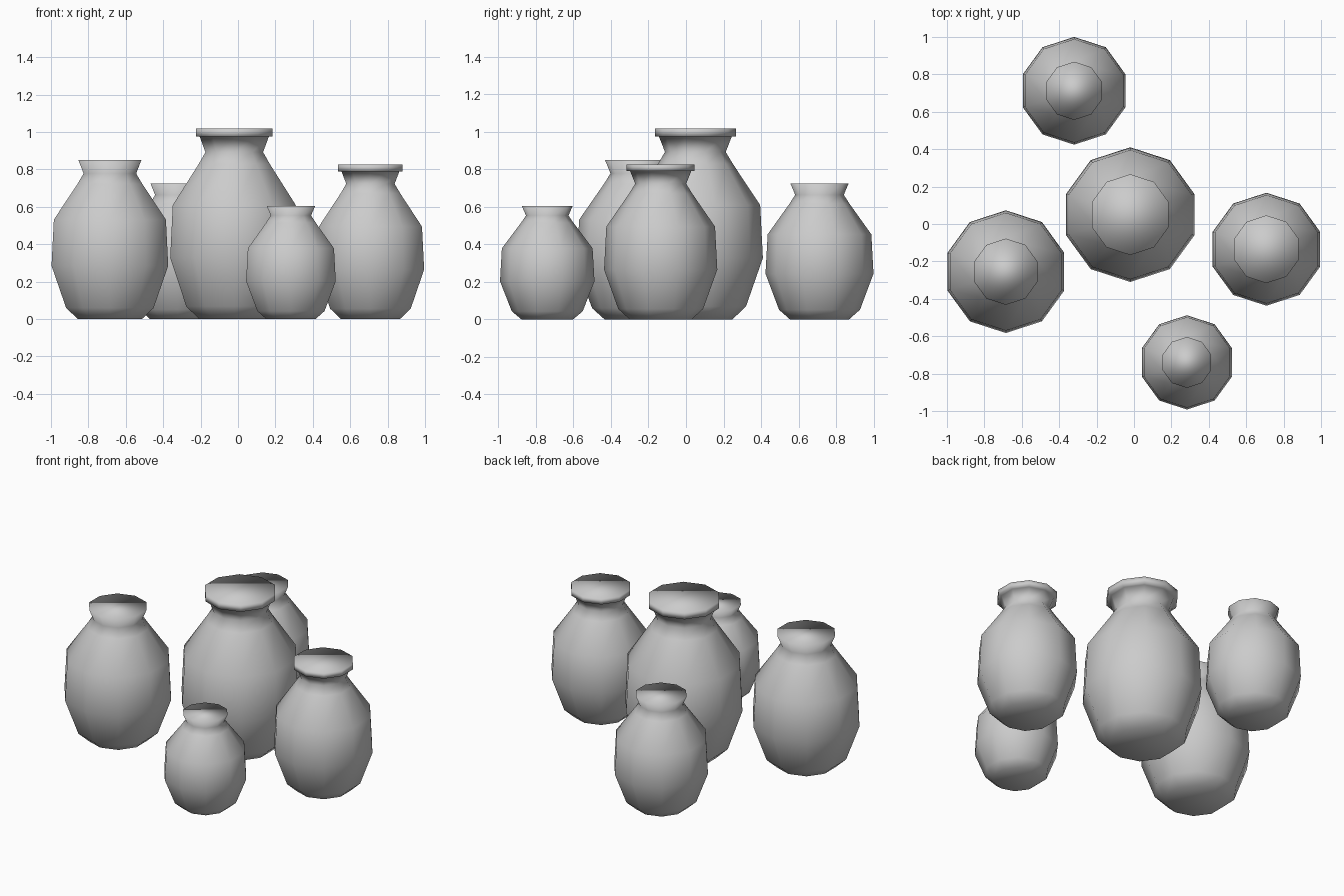
import bpy
import bmesh
from math import cos, sin, pi

cube = bpy.data.objects.get("Cube")
if cube:
    bpy.data.objects.remove(cube, do_unlink=True)

SIDES = 10

clay = bpy.data.materials.new("grey_clay")
clay.use_nodes = True
CLAY_COLOUR = (0.6, 0.6, 0.6, 1)
clay.diffuse_color = CLAY_COLOUR
clay.node_tree.nodes["Principled BSDF"].inputs["Base Color"].default_value = CLAY_COLOUR

# Shared jar profile: radius and height as shares of the full size
PROFILE = [(0.55, 0), (0.75, 0.07), (1, 0.335), (0.96, 0.625),
           (0.555, 0.85), (0.45, 0.915), (0.54, 1)]


def make_jar(name, x, y, radius, height, rim=0):
    """Lathe a closed ten-sided jar, with an optional thick rim on the mouth."""
    points = [(r * radius, z * height) for r, z in PROFILE]
    if rim:
        lip = 0.6 * radius
        points += [(lip, height), (lip, height + rim)]

    bm = bmesh.new()
    rings = []
    for r, z in points:
        angles = [pi / 2 + 2 * pi * i / SIDES for i in range(SIDES)]
        rings.append([bm.verts.new((r * cos(a), r * sin(a), z)) for a in angles])
    for low, high in zip(rings, rings[1:]):
        for i in range(SIDES):
            j = (i + 1) % SIDES
            bm.faces.new((low[i], low[j], high[j], high[i]))
    # Base and closed mouth
    bm.faces.new(rings[0][::-1])
    bm.faces.new(rings[-1])
    for face in bm.faces:
        face.smooth = True

    mesh = bpy.data.meshes.new(name)
    bm.to_mesh(mesh)
    bm.free()
    mesh.materials.append(clay)
    jar = bpy.data.objects.new(name, mesh)
    jar.location = (x, y, 0)
    bpy.context.collection.objects.link(jar)


# The group of jars
make_jar("centre_jar", -0.02, 0.05, 0.36, 0.975, rim=0.043)
make_jar("right_jar", -0.685, -0.255, 0.328, 0.85)
make_jar("left_jar", 0.708, -0.135, 0.302, 0.79, rim=0.035)
make_jar("back_jar", -0.32, 0.712, 0.288, 0.725)
make_jar("front_jar", 0.283, -0.74, 0.252, 0.605)
